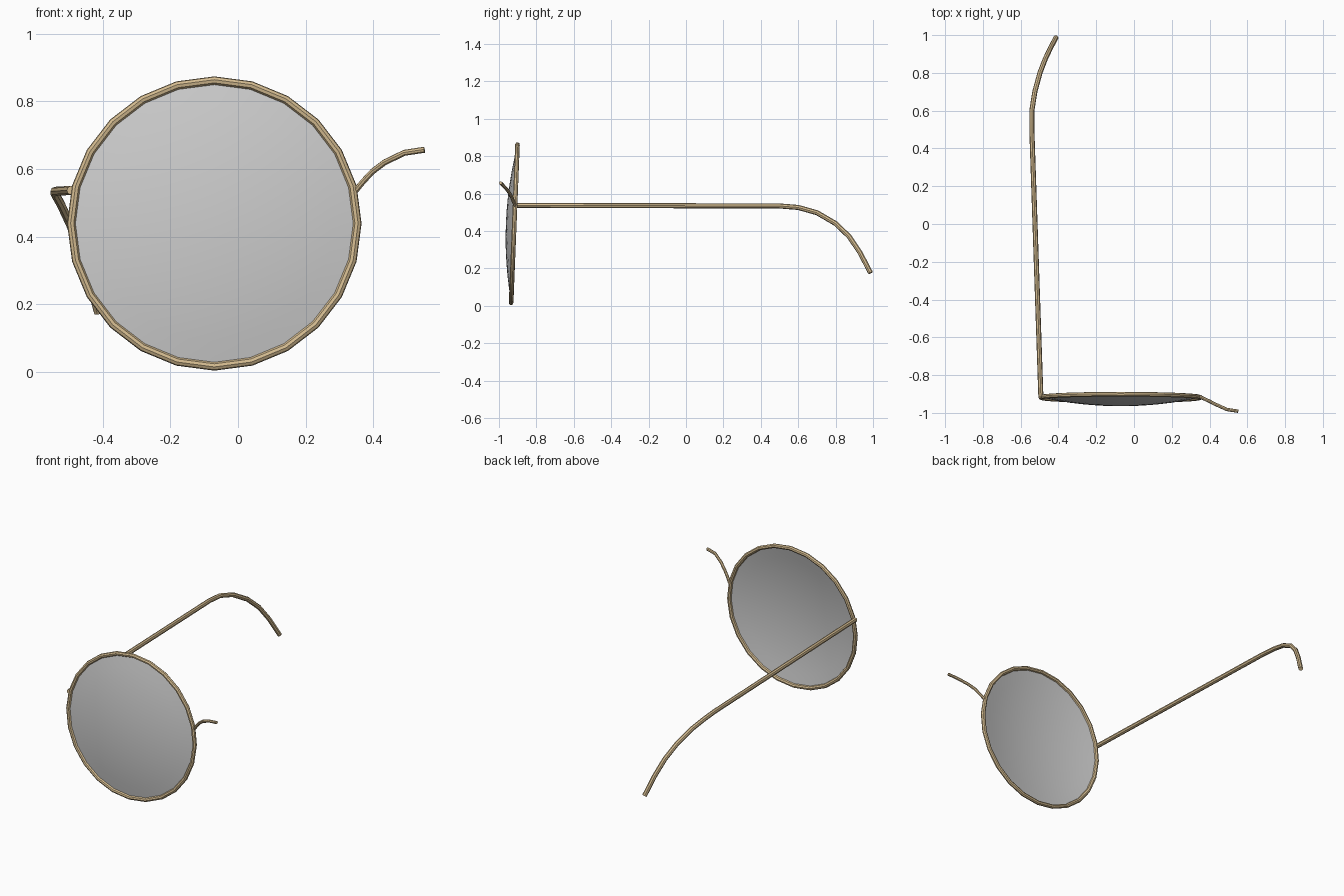
import bpy, bmesh, math
from mathutils import Vector, Matrix

if "Cube" in bpy.data.objects:
    bpy.data.objects.remove(bpy.data.objects["Cube"])

gold = bpy.data.materials.new("gold_frame")
gold.diffuse_color = (0.66, 0.50, 0.28, 1)
gold.use_nodes = True
gold.node_tree.nodes["Principled BSDF"].inputs["Base Color"].default_value = gold.diffuse_color

CENTRE = Vector((-0.07, -0.918, 0.439))
TILT = math.atan2(0.035, 0.87)
SIDES = 24
# disc-local frame: local x stays x, local y points up the lens, local z points forward (-y)
PLACE = Matrix.Translation(CENTRE) @ Matrix.Rotation(math.pi / 2 - TILT, 4, 'X')


def on_rim(i, r, depth=0.0):
    a = 2 * math.pi * i / SIDES
    return PLACE @ Vector((r * math.cos(a), r * math.sin(a), depth))


def select_only(ob):
    bpy.ops.object.select_all(action='DESELECT')
    ob.select_set(True)
    bpy.context.view_layer.objects.active = ob


def wire(name, points, radius, cyclic=False):
    """Round wire swept along a polyline."""
    cu = bpy.data.curves.new(name, 'CURVE')
    cu.dimensions = '3D'
    cu.bevel_depth = radius
    cu.bevel_resolution = 2
    cu.use_fill_caps = not cyclic
    sp = cu.splines.new('POLY')
    sp.points.add(len(points) - 1)
    for p, co in zip(sp.points, points):
        p.co = (*co, 1)
    sp.use_cyclic_u = cyclic
    ob = bpy.data.objects.new(name, cu)
    bpy.context.collection.objects.link(ob)
    select_only(ob)
    bpy.ops.object.convert(target='MESH')
    ob = bpy.context.object
    ob.data.materials.clear()
    ob.data.materials.append(gold)
    bpy.ops.object.shade_smooth_by_angle(angle=math.radians(40))
    return ob


# round rim
wire("rim", [on_rim(i, 0.423) for i in range(SIDES)], 0.0125, True)

# domed lens bulging forward
bm = bmesh.new()
R_LENS, DEPTH, RINGS = 0.42, 0.045, 6
R_SPHERE = (R_LENS ** 2 + DEPTH ** 2) / (2 * DEPTH)
top = bm.verts.new(PLACE @ Vector((0, 0, DEPTH)))
prev = None
for k in range(1, RINGS + 1):
    r = R_LENS * k / RINGS
    h = math.sqrt(R_SPHERE ** 2 - r * r) - (R_SPHERE - DEPTH)
    ring = [bm.verts.new(on_rim(i, r, h)) for i in range(SIDES)]
    for i in range(SIDES):
        j = (i + 1) % SIDES
        if prev is None:
            bm.faces.new((top, ring[i], ring[j]))
        else:
            bm.faces.new((prev[i], ring[i], ring[j], prev[j]))
    prev = ring
me = bpy.data.meshes.new("lens")
bm.to_mesh(me)
bm.free()
lens = bpy.data.objects.new("lens", me)
bpy.context.collection.objects.link(lens)
select_only(lens)
bpy.ops.object.shade_smooth_by_angle(angle=math.radians(40))

# temple arm with hooked ear end
wire("temple_arm", [
    (-0.493, -0.915, 0.537), (-0.541, 0.50, 0.534), (-0.541, 0.60, 0.526),
    (-0.525, 0.70, 0.498), (-0.498, 0.80, 0.440), (-0.470, 0.873, 0.370),
    (-0.443, 0.93, 0.285), (-0.413, 0.987, 0.176)], 0.0135)

# nose bridge stub
wire("nose_bridge", [
    (0.347, -0.913, 0.535), (0.370, -0.925, 0.563), (0.397, -0.937, 0.592),
    (0.434, -0.956, 0.620), (0.492, -0.982, 0.648), (0.551, -0.991, 0.657)], 0.009)
